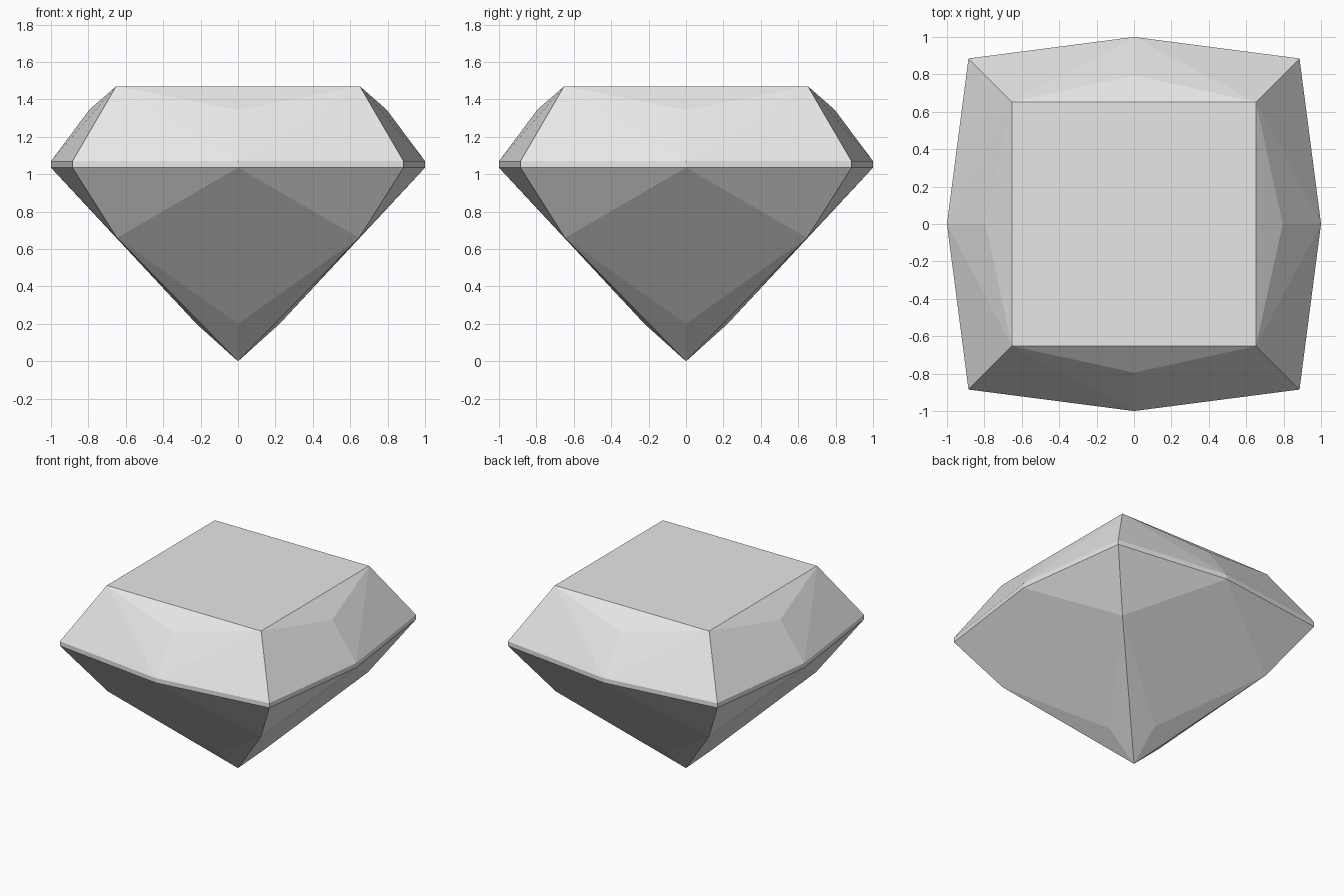
import bpy, bmesh
from math import pi
from mathutils import Matrix, Vector

cube = bpy.data.objects.get("Cube")
if cube:
    bpy.data.objects.remove(cube, do_unlink=True)

# Single neutral grey
grey = bpy.data.materials.new("light_grey")
grey.use_nodes = True
colour = (0.8, 0.8, 0.8, 1)
grey.diffuse_color = colour
grey.node_tree.nodes["Principled BSDF"].inputs["Base Color"].default_value = colour

# Heights of the cut
TOP, CROWN, GIRDLE_TOP, GIRDLE_BOTTOM, PAVILION, LOWER = 1.47, 1.345, 1.07, 1.035, 0.66, 0.2

bm = bmesh.new()


def ring(x, y, z):
    """Four points, one per side, by quarter turns about z."""
    return [bm.verts.new(Matrix.Rotation(k * pi / 2, 3, "Z") @ Vector((x, y, z)))
            for k in range(4)]


# Points at the corners and at the middle of each side
table = ring(-0.652, -0.652, TOP)
crown_mid = ring(0, -0.795, CROWN)
upper_corner = ring(-0.885, -0.885, GIRDLE_TOP)
upper_mid = ring(0, -1, GIRDLE_TOP)
lower_corner = ring(-0.885, -0.885, GIRDLE_BOTTOM)
lower_mid = ring(0, -1, GIRDLE_BOTTOM)
pavilion = ring(-0.647, -0.647, PAVILION)
pavilion_mid = ring(0, -0.222, LOWER)
tip = bm.verts.new((0, 0, 0))

bm.faces.new(table)
for k in range(4):
    n = (k + 1) % 4
    star, up, low, foot = crown_mid[k], upper_mid[k], lower_mid[k], pavilion_mid[k]
    # Crown star facet and main pavilion kite
    bm.faces.new((table[k], star, table[n]))
    bm.faces.new((low, pavilion[k], foot, pavilion[n]))
    # Facets mirrored about the middle of the side
    for c in (k, n):
        bm.faces.new((table[c], star, up))
        bm.faces.new((table[c], up, upper_corner[c]))
        bm.faces.new((upper_corner[c], up, low, lower_corner[c]))
        bm.faces.new((lower_corner[c], low, pavilion[c]))
        bm.faces.new((pavilion[c], foot, tip))

bmesh.ops.recalc_face_normals(bm, faces=bm.faces[:])
mesh = bpy.data.meshes.new("cut_gem")
bm.to_mesh(mesh)
bm.free()
mesh.materials.append(grey)
gem = bpy.data.objects.new("cut_gem", mesh)
bpy.context.collection.objects.link(gem)
